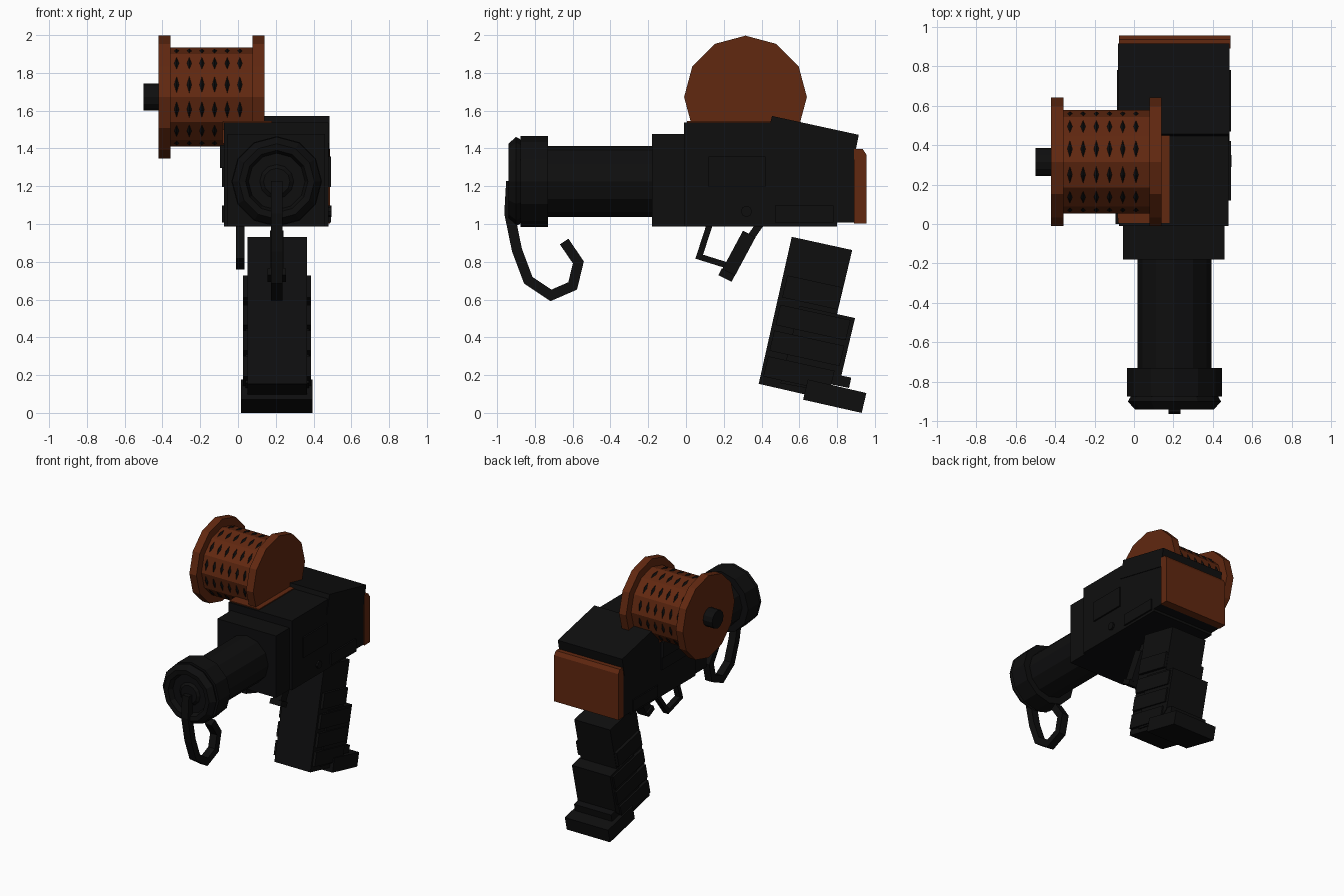
import bpy, bmesh, math
from mathutils import Vector

if "Cube" in bpy.data.objects:
    bpy.data.objects.remove(bpy.data.objects["Cube"])


def material(name, rgb):
    m = bpy.data.materials.new(name)
    m.diffuse_color = (*rgb, 1)
    m.use_nodes = True
    m.node_tree.nodes["Principled BSDF"].inputs["Base Color"].default_value = m.diffuse_color
    return m


BLACK = material("black metal", (0.0045, 0.0045, 0.0046))
RUST = material("rust orange", (0.12, 0.021, 0.005))


def finish(name, bm, mat):
    bmesh.ops.remove_doubles(bm, verts=bm.verts, dist=1e-5)
    bmesh.ops.recalc_face_normals(bm, faces=bm.faces)
    me = bpy.data.meshes.new(name)
    bm.to_mesh(me)
    bm.free()
    me.materials.append(mat)
    ob = bpy.data.objects.new(name, me)
    bpy.context.collection.objects.link(ob)
    return ob


def prism(name, pts, x0, x1, mat=BLACK):
    """Side profile in (y, z) pushed through from x0 to x1."""
    bm = bmesh.new()
    a = [bm.verts.new((x0, y, z)) for y, z in pts]
    b = [bm.verts.new((x1, y, z)) for y, z in pts]
    bm.faces.new(a)
    bm.faces.new(b)
    n = len(pts)
    for i in range(n):
        j = (i + 1) % n
        bm.faces.new((a[i], a[j], b[j], b[i]))
    return finish(name, bm, mat)


def box(name, x0, x1, y0, y1, z0, z1, mat=BLACK):
    return prism(name, [(y0, z0), (y1, z0), (y1, z1), (y0, z1)], x0, x1, mat)


def lathe(name, prof, centre, axis, mat=BLACK, n=12, phase=0.0, closed=False):
    """Spin (position, radius) pairs around the x or y axis."""
    bm = bmesh.new()
    rings = []
    for p, r in prof:
        ring = []
        for i in range(n):
            t = 2 * math.pi * i / n + phase
            u, v = r * math.cos(t), r * math.sin(t)
            off = Vector((p, u, v)) if axis == "x" else Vector((u, p, v))
            ring.append(bm.verts.new(Vector(centre) + off))
        rings.append(ring)
    pairs = list(zip(rings, rings[1:]))
    if closed:
        pairs.append((rings[-1], rings[0]))
    for a, b in pairs:
        for i in range(n):
            j = (i + 1) % n
            bm.faces.new((a[i], a[j], b[j], b[i]))
    if not closed:
        bm.faces.new(rings[0])
        bm.faces.new(rings[-1])
    return finish(name, bm, mat)


def bar(name, pts, x, w, t, mat=BLACK):
    """Bent flat bar along a (y, z) path, mitred at each corner."""
    P = [Vector(p) for p in pts]
    left, right = [], []
    for i, p in enumerate(P):
        d0 = (p - P[i - 1]).normalized() if i else (P[1] - p).normalized()
        d1 = (P[i + 1] - p).normalized() if i < len(P) - 1 else d0
        n0, n1 = Vector((-d0.y, d0.x)), Vector((-d1.y, d1.x))
        m = (n0 + n1).normalized()
        o = m * (t / 2 / max(0.4, m.dot(n0)))
        left.append(p + o)
        right.append(p - o)
    return prism(name, [tuple(q) for q in left + right[::-1]], x - w / 2, x + w / 2, mat)


# Body
box("front_body", -0.055, 0.46, -0.18, 0.05, 0.99, 1.48)
prism("main_body", [(-0.01, 0.99), (0.80, 0.99), (0.80, 1.01), (0.89, 1.01),
                    (0.89, 1.42), (0.47, 1.54), (-0.01, 1.54)], -0.075, 0.48)
prism("rear_cover", [(0.455, 1.575), (0.915, 1.475), (0.885, 1.33), (0.42, 1.43)],
      -0.08, 0.485)
prism("rear_plate", [(0.89, 1.005), (0.955, 1.005), (0.955, 1.37), (0.935, 1.40),
                     (0.89, 1.40)], -0.075, 0.488, RUST)
for side, x0, x1 in (("left", -0.085, -0.07), ("right", 0.475, 0.492)):
    box(side + "_lower_panel", x0, x1, 0.47, 0.78, 1.01, 1.10)
    box(side + "_side_panel", x0, x1, 0.12, 0.42, 1.20, 1.36)
lathe("side_pin", [(0.47, 0.03), (0.495, 0.03)], (0, 0.32, 1.07), "x", n=8)
box("left_rail", -0.095, -0.07, 0.0, 0.42, 1.30, 1.42)

# Barrel with dished muzzle
lathe("barrel", [(-0.17, 0.187), (-0.74, 0.187)], (0.205, 0, 1.228), "y")
lathe("muzzle", [(-0.73, 0.18), (-0.73, 0.24), (-0.875, 0.24), (-0.875, 0.222),
                 (-0.90, 0.236), (-0.94, 0.20), (-0.935, 0.165), (-0.895, 0.15),
                 (-0.895, 0.09), (-0.91, 0.07)], (0.205, 0, 1.228), "y")
bar("front_hook", [(-0.925, 1.23), (-0.935, 1.06), (-0.895, 0.865), (-0.835, 0.705),
                   (-0.715, 0.625), (-0.60, 0.675), (-0.57, 0.80), (-0.645, 0.91)],
    0.205, 0.06, 0.054)

# Trigger and its guard
bar("trigger_guard", [(0.125, 1.0), (0.07, 0.83), (0.23, 0.78), (0.395, 1.0)],
    0.012, 0.045, 0.032)
bar("trigger", [(0.335, 0.95), (0.225, 0.745)], 0.205, 0.07, 0.075)
bar("trigger_foot", [(0.18, 0.75), (0.25, 0.715)], 0.205, 0.10, 0.04)
bar("trigger_link", [(0.39, 1.0), (0.32, 0.90)], 0.205, 0.05, 0.04)

# Grip: slanted block, rear magazine, side ribs and foot
prism("grip", [(0.56, 0.935), (0.88, 0.865), (0.80, 0.53), (0.72, 0.08),
               (0.385, 0.157)], 0.05, 0.365)
prism("grip_back", [(0.60, 0.57), (0.895, 0.505), (0.82, 0.19), (0.72, 0.12),
                    (0.50, 0.16)], 0.04, 0.375)
U = Vector((0.232, 0.973))       # up along the grip
V = Vector((0.977, -0.214))      # back across the grip
base = Vector((0.40, 0.157))
for i, (s, h, length) in enumerate(((0.04, 0.11, 0.36), (0.18, 0.11, 0.38),
                                    (0.32, 0.11, 0.38), (0.47, 0.12, 0.30))):
    a = base + U * s
    q = [a, a + V * length, a + V * length + U * h, a + U * h]
    prism("grip_rib_%d" % (i + 1), [tuple(p) for p in q], 0.026, 0.386)
prism("grip_tab", [(0.70, 0.225), (0.875, 0.19), (0.863, 0.135), (0.69, 0.17)], 0.045, 0.37)
prism("grip_foot", [(0.62, 0.073), (0.93, 0.003), (0.955, 0.108), (0.645, 0.18)],
      0.015, 0.395)

# Spool, its axle, the wire rings and the mount
C = (0, 0.315, 1.675)
for name, x0, x1 in (("outer_flange", -0.42, -0.358), ("inner_flange", 0.078, 0.14)):
    lathe(name, [(x0, 0.325), (x1, 0.325)], C, "x", RUST)
lathe("spool_core", [(-0.37, 0.262), (0.09, 0.262)], C, "x", RUST)
lathe("spool_axle", [(-0.50, 0.071), (-0.41, 0.071)], C, "x", n=12)
for i in range(6):
    x = -0.325 + i * 0.067
    lathe("wire_ring_%d" % (i + 1), [(x - 0.018, 0.248), (x, 0.265), (x + 0.018, 0.248),
                                     (x, 0.231)], C, "x", phase=math.pi / 12, closed=True)
box("spool_mount", -0.08, 0.18, 0.005, 0.465, 1.50, 1.547, RUST)
box("mount_side", -0.083, -0.06, 0.03, 0.45, 1.43, 1.545, RUST)

# Settle exactly on the ground
bpy.context.view_layer.update()
low = min(v.co.z for o in bpy.data.objects for v in o.data.vertices)
for o in bpy.data.objects:
    o.location.z -= low
